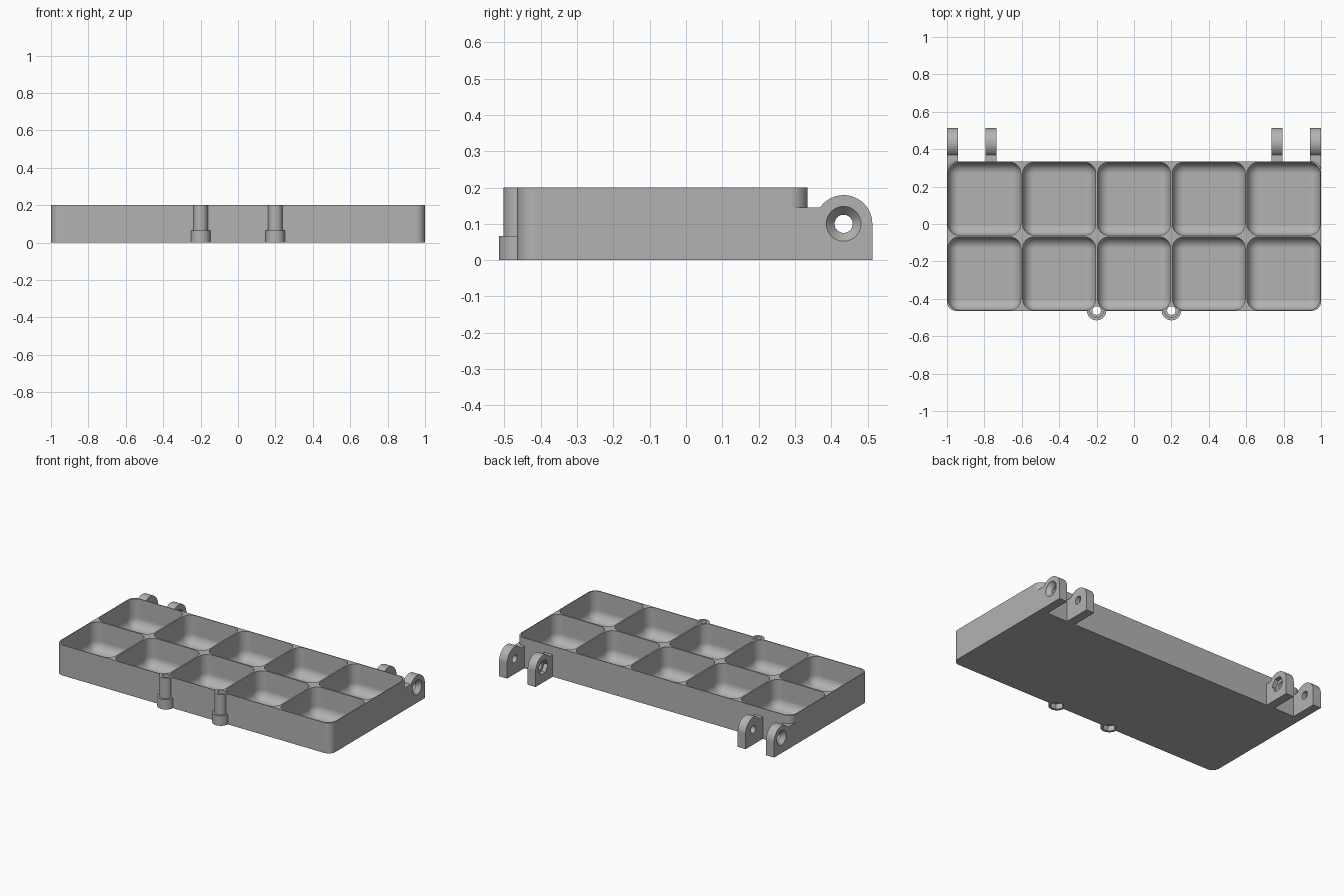
import bpy, bmesh
from math import sin, cos, pi, radians
from mathutils import Vector

cube = bpy.data.objects.get("Cube")
if cube:
    bpy.data.objects.remove(cube, do_unlink=True)

grey = bpy.data.materials.new("plain grey")
grey.use_nodes = True
grey.diffuse_color = (0.45, 0.45, 0.45, 1)
grey.node_tree.nodes["Principled BSDF"].inputs["Base Color"].default_value = grey.diffuse_color

HEIGHT, CELL, WALL, FLOOR = 0.2, 0.4, 0.005, 0.015
MID_Y = -0.065                      # middle of the tray
HINGE_Y, HINGE_Z, HINGE_R = 0.434, 0.1, 0.079
POST_Y = -0.463


def loft(bm, rings):
    """Closed solid through rings of equal point count."""
    loops = [[bm.verts.new(p) for p in ring] for ring in rings]
    n = len(loops[0])
    for a, b in zip(loops, loops[1:]):
        for i in range(n):
            j = (i + 1) % n
            bm.faces.new((a[i], a[j], b[j], b[i]))
    bm.faces.new(loops[0][::-1])
    bm.faces.new(loops[-1])


def circle(r, n, turn=0):
    return [(r * cos(turn + 2 * pi * i / n), r * sin(turn + 2 * pi * i / n)) for i in range(n)]


def rounded_rect(cx, cy, hx, hy, r, seg=10):
    pts = []
    for k, (sx, sy) in enumerate(((1, 1), (-1, 1), (-1, -1), (1, -1))):
        for i in range(seg + 1):
            a = pi / 2 * (k + i / seg)
            pts.append((cx + sx * (hx - r) + r * cos(a), cy + sy * (hy - r) + r * sin(a)))
    return pts


def upright(pts, z):
    return [Vector((x, y, z)) for x, y in pts]


def post_rings(x, profile, n, turn=0):
    return [upright([(x + u, POST_Y + v) for u, v in circle(r, n, turn)], z) for r, z in profile]


def hinge_rings(profile, n):
    return [[Vector((x, HINGE_Y + u, HINGE_Z + v)) for u, v in circle(r, n)] for r, x in profile]


def make(name, solids):
    bm = bmesh.new()
    for rings in solids:
        loft(bm, rings)
    bmesh.ops.recalc_face_normals(bm, faces=bm.faces)
    mesh = bpy.data.meshes.new(name)
    bm.to_mesh(mesh)
    bm.free()
    obj = bpy.data.objects.new(name, mesh)
    bpy.context.collection.objects.link(obj)
    mesh.materials.append(grey)
    return obj


def combine(target, other, operation):
    mod = target.modifiers.new("combine", 'BOOLEAN')
    mod.operation, mod.solver, mod.object = operation, 'EXACT', other
    bpy.context.view_layer.objects.active = target
    bpy.ops.object.modifier_apply(modifier=mod.name)
    bpy.data.objects.remove(other, do_unlink=True)


# Tray block with rounded corners
outline = rounded_rect(0, MID_Y, 1, CELL, 0.05)
tray = make("compartment_tray", [[upright(outline, 0), upright(outline, HEIGHT)]])

# Hinge lugs: flat arm ending in a rounded eye
lug_profile = [(0.287, 0), (HINGE_Y + HINGE_R, 0)]
for i in range(25):
    a = radians(145.3) * i / 24
    lug_profile.append((HINGE_Y + HINGE_R * cos(a), HINGE_Z + HINGE_R * sin(a)))
lug_profile.append((0.287, lug_profile[-1][1]))
lugs = []
for side in (-1, 1):
    for x0, x1 in ((0.735, 0.793), (0.942, 1)):
        lugs.append([[Vector((side * x, y, z)) for y, z in lug_profile] for x in (x0, x1)])
combine(tray, make("hinge_lugs", lugs), 'UNION')

# Screw posts on the front wall, each with a wider foot
posts = [post_rings(x, ((0.052, 0), (0.052, 0.066), (0.039, 0.066), (0.039, HEIGHT)), 40)
         for x in (-0.2, 0.2)]
combine(tray, make("screw_posts", posts), 'UNION')

# Compartments with filleted floors
FILLET, STEPS = 0.06, 10
cells = []
for col in range(-2, 3):
    for row in (-0.5, 0.5):
        cx, cy, h = col * CELL, MID_Y + row * CELL, CELL / 2 - WALL
        rings = [upright(rounded_rect(cx, cy, h, h, FILLET), HEIGHT + 0.05)]
        for i in range(STEPS + 1):
            a = pi / 2 * i / STEPS
            inset = (FILLET - 0.002) * (1 - cos(a))
            z = FLOOR + FILLET * (1 - sin(a))
            rings.append(upright(rounded_rect(cx, cy, h - inset, h - inset, FILLET - inset), z))
        cells.append(rings)
combine(tray, make("compartments", cells), 'DIFFERENCE')

# Bores: straight through the posts and inner lugs, countersunk in the outer lugs
bores = [post_rings(x, ((0.023, -0.05), (0.023, 0.25)), 32) for x in (-0.2, 0.2)]
nuts = [post_rings(x, ((0.04, -0.05), (0.04, 0.035)), 6) for x in (-0.2, 0.2)]
for side in (-1, 1):
    outer = ((0.025, 0.92), (0.025, 0.972), (0.048, 0.999), (0.048, 1.02))
    inner = ((0.025, 0.71), (0.025, 0.82))
    nut = ((0.048, 0.71), (0.048, 0.762))
    for profile, n, group in ((outer, 32, bores), (inner, 32, bores), (nut, 6, nuts)):
        group.append(hinge_rings([(r, side * x) for r, x in profile], n))
combine(tray, make("screw_bores", bores), 'DIFFERENCE')
combine(tray, make("nut_pockets", nuts), 'DIFFERENCE')

# Smooth curves, crisp edges
bpy.ops.object.select_all(action='DESELECT')
tray.select_set(True)
bpy.context.view_layer.objects.active = tray
bpy.ops.object.shade_smooth_by_angle(angle=radians(30))
weighted = tray.modifiers.new("weighted_normals", 'WEIGHTED_NORMAL')
weighted.keep_sharp = True
